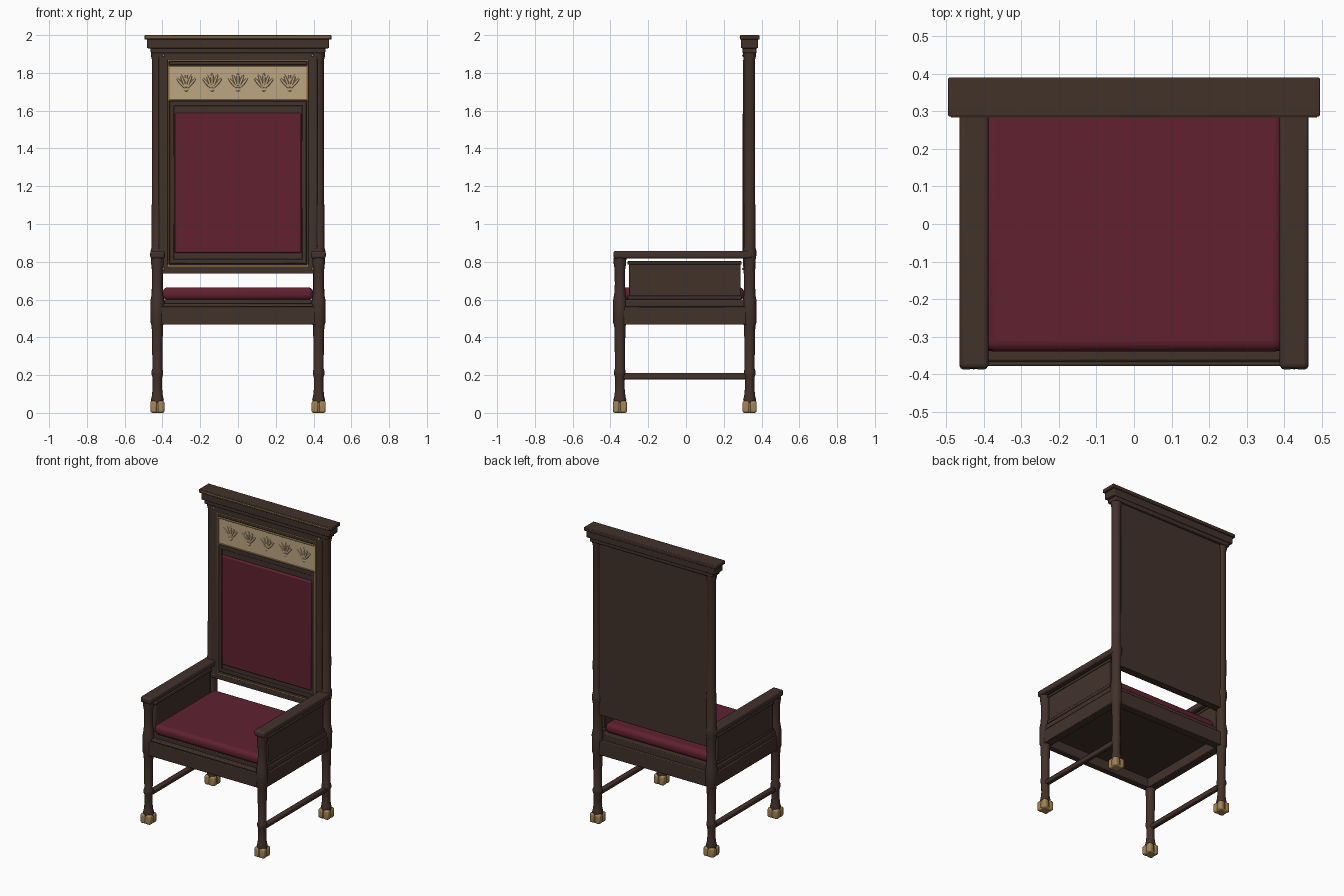
import bpy, bmesh, math
from mathutils import Matrix, Vector

if "Cube" in bpy.data.objects:
    bpy.data.objects.remove(bpy.data.objects["Cube"])


def mat(name, c):
    m = bpy.data.materials.new(name)
    m.diffuse_color = (*c, 1)
    m.use_nodes = True
    m.node_tree.nodes["Principled BSDF"].inputs["Base Color"].default_value = m.diffuse_color
    return m


WOOD = mat("dark_wood", (0.055, 0.032, 0.023))
RED = mat("red_cloth", (0.115, 0.015, 0.03))
CREAM = mat("cream_inlay", (0.5, 0.38, 0.22))
GOLD = mat("gold", (0.38, 0.24, 0.09))


def finish(name, bm, m):
    bmesh.ops.recalc_face_normals(bm, faces=bm.faces)
    me = bpy.data.meshes.new(name)
    bm.to_mesh(me)
    bm.free()
    me.materials.append(m)
    ob = bpy.data.objects.new(name, me)
    bpy.context.collection.objects.link(ob)
    return ob


def smooth(ob):
    bpy.ops.object.select_all(action='DESELECT')
    ob.select_set(True)
    bpy.context.view_layer.objects.active = ob
    bpy.ops.object.shade_smooth_by_angle(angle=math.radians(35))


def box(name, x, y, z, m, bevel=0.004, seg=2):
    """Bevelled box from (min, max) ranges."""
    bm = bmesh.new()
    bmesh.ops.create_cube(bm, size=1)
    for v in bm.verts:
        v.co = [r[0] + (c + 0.5) * (r[1] - r[0]) for c, r in zip(v.co, (x, y, z))]
    ob = finish(name, bm, m)
    if bevel:
        b = ob.modifiers.new("bevel", 'BEVEL')
        b.width, b.segments = bevel, seg
        smooth(ob)
    return ob


def lathe(name, prof, x, y, m, n=24):
    """Turned post from (radius, height) points."""
    bm = bmesh.new()
    rings = [[bm.verts.new((x + r * math.cos(2 * math.pi * i / n),
                            y + r * math.sin(2 * math.pi * i / n), z)) for i in range(n)]
             for r, z in prof]
    for a, b in zip(rings, rings[1:]):
        for i in range(n):
            bm.faces.new((a[i], a[(i + 1) % n], b[(i + 1) % n], b[i]))
    bm.faces.new(rings[0])
    bm.faces.new(rings[-1])
    smooth(finish(name, bm, m))


def frame(name, hx, z, w, y, m, bevel=0.002):
    """Rectangular border in the plane of the back."""
    for s in (-1, 1):
        a, b = sorted((s * hx, s * (hx - w)))
        box(name + "_side", (a, b), y, z, m, bevel)
    box(name + "_bottom", (-hx, hx), y, (z[0], z[0] + w), m, bevel)
    box(name + "_top", (-hx, hx), y, (z[1] - w, z[1]), m, bevel)


# turned leg profile, shared by front and back posts
LEG = [(0.032, 0.05), (0.034, 0.07), (0.029, 0.09), (0.025, 0.13), (0.026, 0.19), (0.031, 0.205),
       (0.031, 0.22), (0.026, 0.235), (0.028, 0.38), (0.030, 0.46), (0.036, 0.48), (0.037, 0.59),
       (0.030, 0.63)]
FRONT_TOP = [(0.027, 0.68), (0.028, 0.76), (0.033, 0.79), (0.034, 0.82)]
BACK_TOP = [(0.029, 0.70), (0.030, 0.80), (0.035, 0.83), (0.035, 0.86), (0.030, 0.88),
            (0.031, 1.09), (0.029, 1.11), (0.029, 1.87), (0.034, 1.89), (0.034, 1.91)]
LX, FY, BY = 0.427, -0.35, 0.337

for s in (-1, 1):
    def X(a, b):
        return tuple(sorted((s * a, s * b)))
    lathe("front_leg", LEG + FRONT_TOP, s * LX, FY, WOOD)
    lathe("back_post", LEG + BACK_TOP, s * LX, BY, WOOD)
    # lobed gilt feet
    for y in (FY, BY):
        box("foot_core", X(LX - 0.034, LX + 0.034), (y - 0.034, y + 0.034), (0, 0.055), GOLD, 0.008)
        for i in (-1, 1):
            for j in (-1, 1):
                cx, cy = s * LX + i * 0.0195, y + j * 0.0195
                box("foot_toe", (cx - 0.018, cx + 0.018), (cy - 0.018, cy + 0.018),
                    (0, 0.064), GOLD, 0.01, 2)
    # side rails, stretchers and arms
    box("side_rail", X(0.397, 0.455), (-0.35, BY), (0.467, 0.56), WOOD)
    box("side_rail_moulding", X(0.39, 0.448), (-0.34, 0.32), (0.56, 0.60), WOOD, 0.008)
    box("side_stretcher", X(LX - 0.016, LX + 0.016), (FY, BY), (0.178, 0.21), WOOD, 0.008)
    box("arm_rest", X(0.387, 0.465), (-0.385, 0.352), (0.817, 0.858), WOOD, 0.012, 3)
    box("arm_panel", X(0.408, 0.44), (-0.302, 0.288), (0.60, 0.795), WOOD)
    box("arm_panel_cap", X(0.402, 0.446), (-0.31, 0.295), (0.785, 0.803), WOOD)
    box("arm_panel_base", X(0.402, 0.446), (-0.31, 0.295), (0.60, 0.622), WOOD)

# seat frame and cushion
box("front_rail", (-0.42, 0.42), (-0.378, -0.335), (0.467, 0.562), WOOD)
box("back_rail", (-0.42, 0.42), (0.305, 0.36), (0.467, 0.562), WOOD)
box("front_rail_moulding", (-0.40, 0.40), (-0.366, -0.32), (0.56, 0.578), WOOD, 0.006)
box("seat_board", (-0.40, 0.40), (-0.338, 0.335), (0.53, 0.60), WOOD)
box("seat_cushion", (-0.398, 0.398), (-0.34, 0.308), (0.597, 0.665), RED, 0.028, 5)

# back board and framing
box("back_board", (-0.425, 0.425), (0.322, 0.356), (0.737, 1.91), WOOD, 0.003)
frame("back_frame", 0.42, (0.737, 1.915), 0.05, (0.305, 0.325), WOOD, 0.004)
frame("back_gold_trim", 0.370, (0.775, 1.868), 0.006, (0.302, 0.322), GOLD, 0.001)
frame("upholstery_frame", 0.363, (0.79, 1.65), 0.025, (0.309, 0.325), WOOD, 0.004)
box("upholstery_bed", (-0.363, 0.363), (0.314, 0.325), (0.79, 1.65), WOOD, 0.002)
box("back_upholstery", (-0.335, 0.335), (0.299, 0.322), (0.847, 1.588), RED, 0.009, 4)
box("frieze_top_moulding", (-0.363, 0.363), (0.304, 0.325), (1.842, 1.86), WOOD, 0.005)

# inlaid frieze with five palmettes
box("frieze_panel", (-0.363, 0.363), (0.311, 0.325), (1.66, 1.832), CREAM, 0.002)
frame("frieze_trim", 0.366, (1.656, 1.836), 0.006, (0.304, 0.322), GOLD, 0.001)
for k in range(5):
    bm = bmesh.new()
    base = Vector((-0.274 + 0.137 * k, 0.311, 1.712))
    for a in (-40, -20, 0, 20, 40):
        length = 0.086 - 0.0002 * abs(a)
        M = (Matrix.Translation(base) @ Matrix.Rotation(math.radians(a), 4, 'Y')
             @ Matrix.Translation((0, 0, length * 0.58))
             @ Matrix.Diagonal((0.008, 0.004, length * 0.46, 1)))
        bmesh.ops.create_uvsphere(bm, u_segments=8, v_segments=6, radius=1, matrix=M)
    bmesh.ops.create_uvsphere(bm, u_segments=10, v_segments=6, radius=1,
                              matrix=Matrix.Translation(base) @ Matrix.Diagonal((0.014, 0.005, 0.01, 1)))
    smooth(finish("palmette", bm, CREAM))

# small gilt studs at the frame corners
for s in (-1, 1):
    for z in (0.762, 1.892):
        bm = bmesh.new()
        bmesh.ops.create_uvsphere(bm, u_segments=10, v_segments=6, radius=0.007,
                                  matrix=Matrix.Translation((s * 0.395, 0.304, z)))
        smooth(finish("stud", bm, GOLD))

# cornice
box("cornice_neck", (-0.462, 0.462), (0.298, 0.374), (1.905, 1.935), WOOD, 0.005)
box("cornice_block", (-0.482, 0.482), (0.291, 0.382), (1.93, 1.98), WOOD, 0.006)
box("cornice_cap", (-0.495, 0.495), (0.286, 0.39), (1.976, 2.0), WOOD, 0.004)
box("cornice_gold_line", (-0.487, 0.487), (0.283, 0.30), (1.987, 1.993), GOLD, 0.001)
